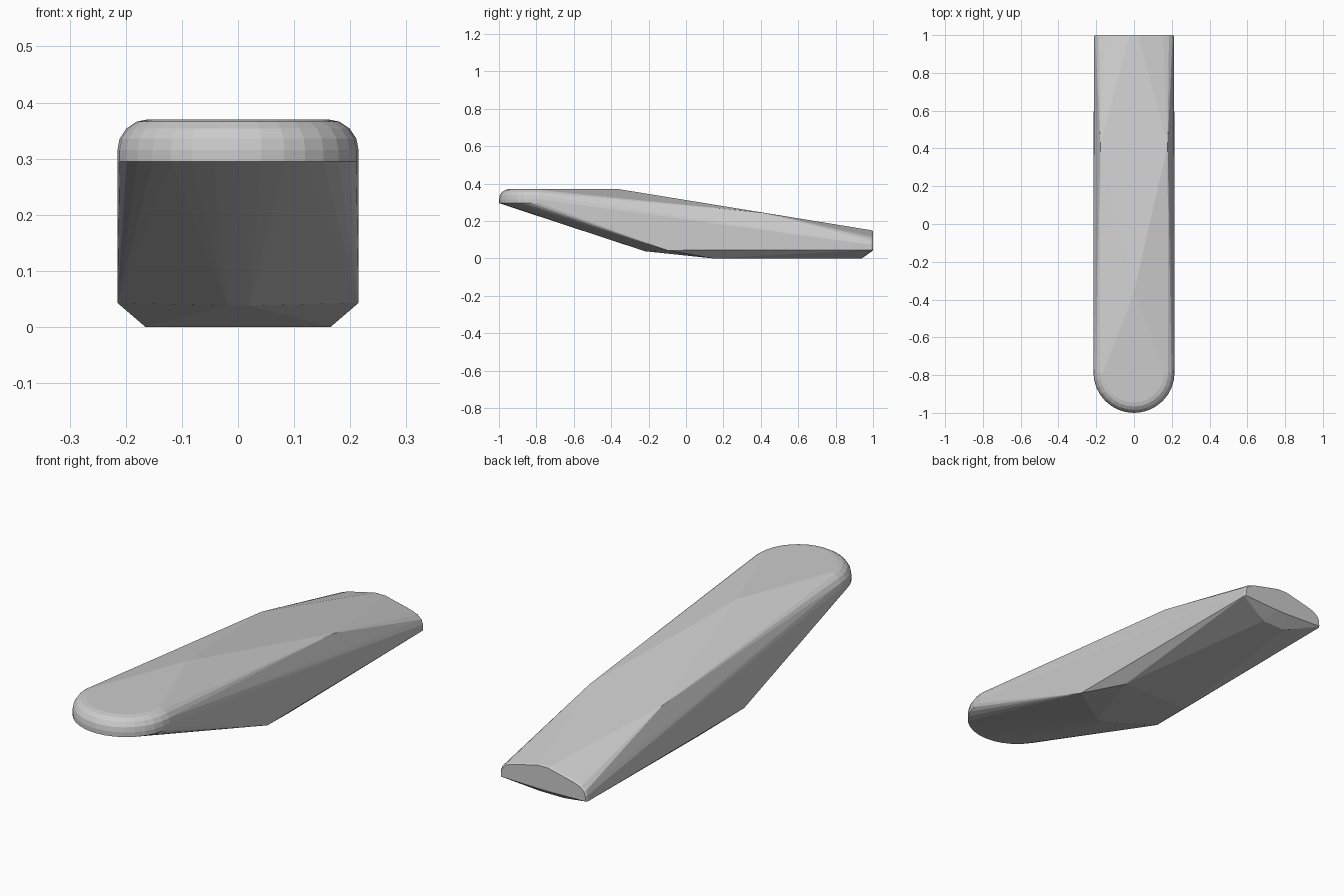
import bpy, bmesh
from math import sin, cos, pi

if "Cube" in bpy.data.objects:
    bpy.data.objects.remove(bpy.data.objects["Cube"])

W = 0.215          # half width, also nose radius
NOSE_Y = -0.785    # centre of the rounded nose
points = []


def mirrored(x, y, z):
    points.append((x, y, z))
    points.append((-x, y, z))


# rounded nose: stacked half rings, vertical rim then a quarter-round fillet
rings = [(W, 0.295)]
for i in range(5):
    a = i / 4 * pi / 2
    rings.append((W - 0.055 + 0.055 * cos(a), 0.315 + 0.055 * sin(a)))
for r, z in rings:
    for i in range(17):
        a = pi + pi * i / 16
        points.append((r * cos(a), NOSE_Y + r * sin(a), z))

# crown: end of the flat top and the two shoulders of the slope
points.append((0, -0.36, 0.37))
mirrored(0.178, 0.42, 0.243)

# tail: arched section with a thin bevelled rim
for x, z in [(0.025, 0.15), (0.155, 0.12), (0.185, 0.109), (0.205, 0.092), (0.212, 0.072)]:
    mirrored(x, 0.992, z)
    mirrored(x * 0.975, 1.0, z - 0.004)
mirrored(0.212, 0.992, 0.045)
mirrored(0.207, 1.0, 0.047)
mirrored(0.025, 0.998, 0.04)

# belly: chine corners, keel break and flat bottom
mirrored(W, -0.10, 0.043)
mirrored(0.02, -0.22, 0.038)
mirrored(0.165, 0.14, 0.0)
mirrored(0.06, 0.94, 0.0)

# the body is the tight convex skin over those sections
bm = bmesh.new()
for p in points:
    bm.verts.new(p)
res = bmesh.ops.convex_hull(bm, input=bm.verts[:])
loose = [v for v in bm.verts if not v.link_faces]
bmesh.ops.delete(bm, geom=loose, context='VERTS')
bmesh.ops.dissolve_limit(bm, angle_limit=0.005, verts=bm.verts[:], edges=bm.edges[:])
bmesh.ops.recalc_face_normals(bm, faces=bm.faces[:])
mesh = bpy.data.meshes.new("tapered_body")
bm.to_mesh(mesh)
bm.free()
body = bpy.data.objects.new("tapered_body", mesh)
bpy.context.collection.objects.link(body)
